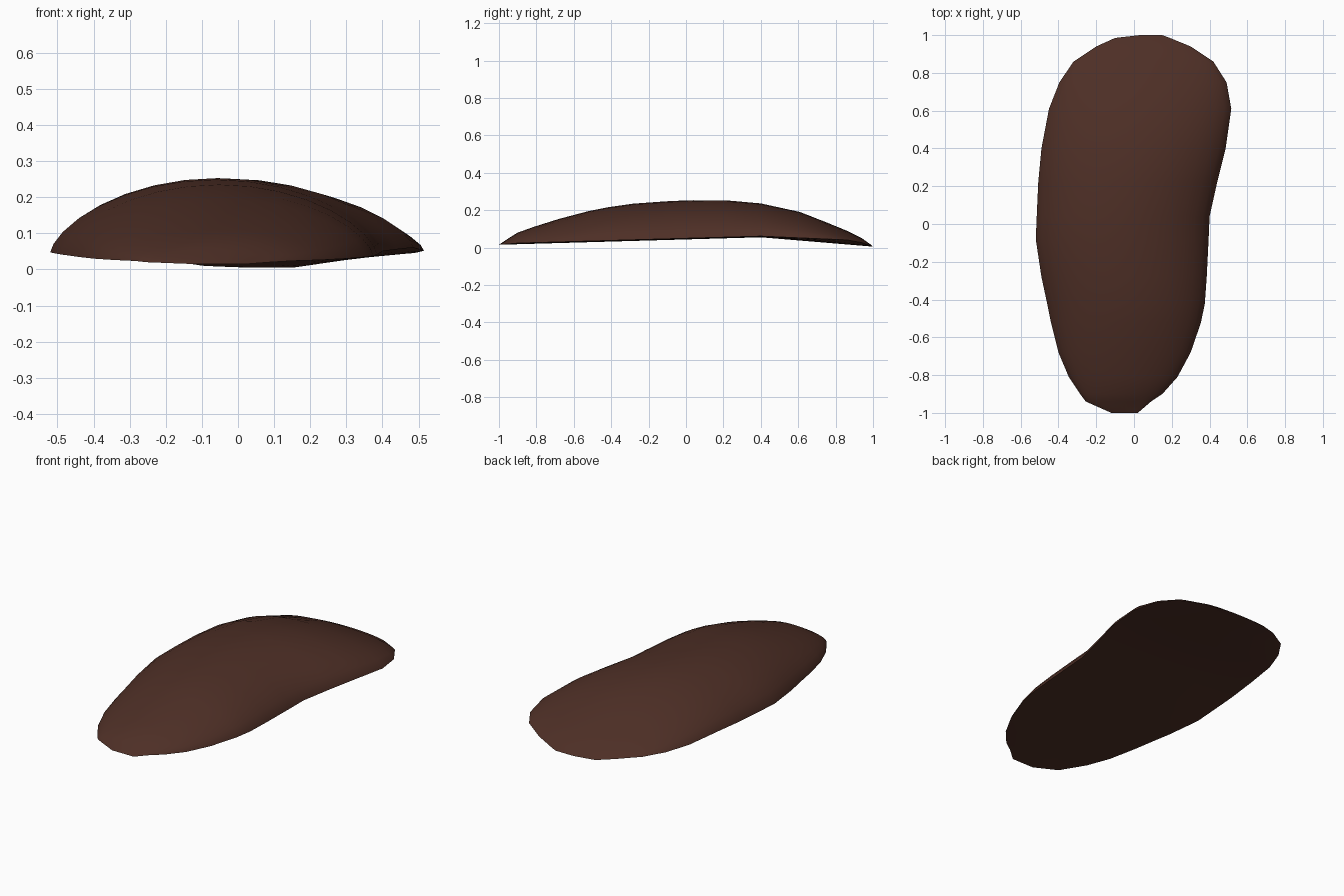
import bpy, bmesh, math

cube = bpy.data.objects.get("Cube")
if cube:
    bpy.data.objects.remove(cube, do_unlink=True)

# One dark brown material
brown = bpy.data.materials.new("dark_brown")
brown.use_nodes = True
colour = (0.075, 0.028, 0.019, 1)
brown.diffuse_color = colour
brown.node_tree.nodes["Principled BSDF"].inputs["Base Color"].default_value = colour

# Lengthwise stations: y, right edge x, left edge x, ridge height
STATIONS = [
    (-1, -.12, .02, .015), (-.94, -.255, .09, .055), (-.9, -.285, .15, .08),
    (-.81, -.345, .23, .112), (-.68, -.4, .3, .153), (-.52, -.44, .355, .195),
    (-.42, -.46, .375, .215), (-.28, -.49, .385, .235), (-.08, -.52, .395, .249),
    (.04, -.515, .4, .253), (.22, -.507, .44, .252), (.4, -.49, .485, .236),
    (.61, -.45, .515, .19), (.75, -.395, .49, .135), (.86, -.32, .42, .09),
    (.94, -.2, .3, .05), (.985, -.1, .19, .018), (1, .03, .15, .005),
]
COLUMNS = 16


def belly_height(y):
    """Underside keel: rises to a peak, then falls to the back tip."""
    if y < .4:
        return .015 + .04 * (y + 1) / 1.4
    return .055 - .05 * (y - .4) / .6


def rim_lift(y):
    """Height of the side rim above the keel."""
    lift = .006 if y < .4 else .006 + .04 * (y - .4)
    return lift * min(1, (1 - abs(y)) / .1)


def build_shell():
    bm = bmesh.new()
    top_rows, bottom_rows = [], []
    for y, x_right, x_left, ridge in STATIONS:
        middle, half = (x_left + x_right) / 2, (x_left - x_right) / 2
        keel = belly_height(y)
        rim = keel + rim_lift(y)
        top, bottom = [], []
        for i in range(COLUMNS + 1):
            u = -math.cos(math.pi * i / COLUMNS)
            x = middle + half * u
            dome = max(0, 1 - u * u) ** .66
            top.append(bm.verts.new((x, y, rim + max(0, ridge - rim) * dome)))
            bottom.append(bm.verts.new((x, y, keel + (rim - keel) * u * u)))
        top_rows.append(top)
        bottom_rows.append(bottom)

    # Domed upper surface and shallow underside share the rim
    for rows, flip in ((top_rows, False), (bottom_rows, True)):
        for a, b in zip(rows, rows[1:]):
            for i in range(COLUMNS):
                quad = [a[i], a[i + 1], b[i + 1], b[i]]
                bm.faces.new(quad[::-1] if flip else quad)
    bmesh.ops.remove_doubles(bm, verts=bm.verts[:], dist=.0005)
    bmesh.ops.recalc_face_normals(bm, faces=bm.faces[:])

    mesh = bpy.data.meshes.new("curved_shell")
    bm.to_mesh(mesh)
    bm.free()
    mesh.materials.append(brown)
    shell = bpy.data.objects.new("curved_shell", mesh)
    bpy.context.collection.objects.link(shell)
    return shell


shell = build_shell()
bpy.ops.object.select_all(action='DESELECT')
shell.select_set(True)
bpy.context.view_layer.objects.active = shell
bpy.ops.object.shade_smooth_by_angle(angle=math.radians(35))
